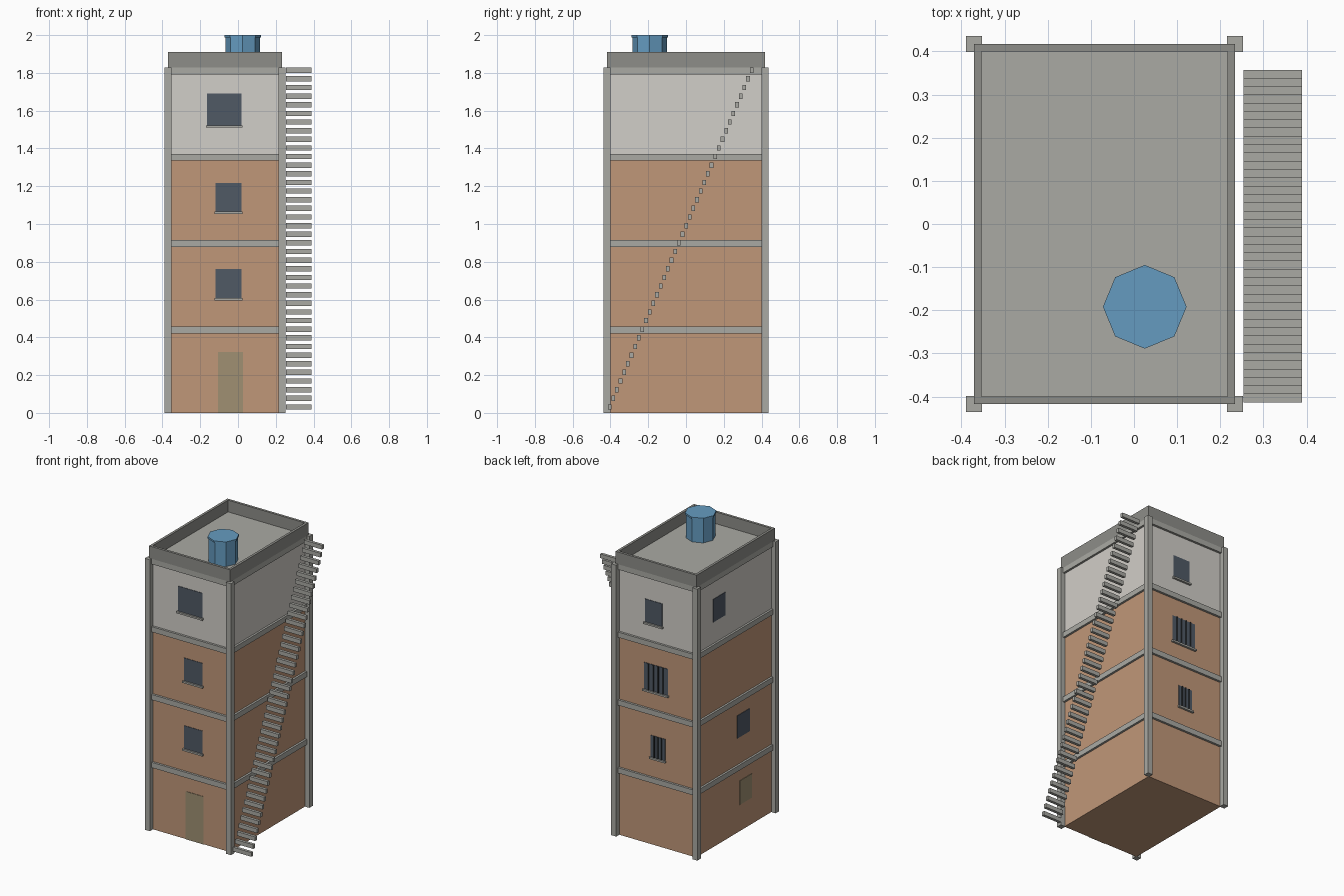
import bpy, bmesh, math
from mathutils import Matrix

if "Cube" in bpy.data.objects:
    bpy.data.objects.remove(bpy.data.objects["Cube"])


def material(name, rgb):
    m = bpy.data.materials.new(name)
    m.diffuse_color = (*rgb, 1)
    m.use_nodes = True
    m.node_tree.nodes["Principled BSDF"].inputs["Base Color"].default_value = m.diffuse_color
    return m


BRICK = material("brick", (0.53, 0.31, 0.19))
PLASTER = material("plaster", (0.64, 0.62, 0.58))
CONCRETE = material("concrete", (0.40, 0.40, 0.37))
DARK_CONCRETE = material("dark_concrete", (0.27, 0.27, 0.25))
GLASS = material("glass", (0.08, 0.10, 0.13))
IRON = material("iron", (0.03, 0.035, 0.04))
WOOD = material("wood", (0.35, 0.28, 0.17))
BLUE = material("blue_plastic", (0.13, 0.33, 0.53))


def finish(name, bm, mat):
    me = bpy.data.meshes.new(name)
    bm.to_mesh(me)
    bm.free()
    me.materials.append(mat)
    ob = bpy.data.objects.new(name, me)
    bpy.context.collection.objects.link(ob)
    return ob


def boxes(name, mat, spans):
    """One object from boxes given as (x0, x1, y0, y1, z0, z1)."""
    bm = bmesh.new()
    for x0, x1, y0, y1, z0, z1 in spans:
        m = Matrix.Translation(((x0 + x1) / 2, (y0 + y1) / 2, (z0 + z1) / 2))
        m = m @ Matrix.Diagonal((x1 - x0, y1 - y0, z1 - z0, 1))
        bmesh.ops.create_cube(bm, size=1, matrix=m)
    return finish(name, bm, mat)


def ring(x0, x1, y0, y1, t, z0, z1):
    """Four boxes forming a rectangular frame of thickness t."""
    return [(x0, x1, y0, y0 + t, z0, z1), (x0, x1, y1 - t, y1, z0, z1),
            (x0, x0 + t, y0 + t, y1 - t, z0, z1), (x1 - t, x1, y0 + t, y1 - t, z0, z1)]


def prism(name, mat, radius, z0, z1):
    bm = bmesh.new()
    rot = Matrix.Rotation(math.pi / 2, 4, 'Z')
    bmesh.ops.create_cone(bm, cap_ends=True, segments=8, radius1=radius, radius2=radius,
                          depth=z1 - z0,
                          matrix=Matrix.Translation((0.025, -0.192, (z0 + z1) / 2)) @ rot)
    return finish(name, bm, mat)


FLOOR = 0.457
TOP = 4 * FLOOR
WX0, WX1, WY = -0.357, 0.220, 0.402      # wall faces
OX0, OX1, OY = -0.371, 0.234, 0.417      # beam and parapet faces

# storeys
for i in range(4):
    boxes(f"storey_{i + 1}", PLASTER if i == 3 else BRICK,
          [(WX0, WX1, -WY, WY, i * FLOOR, (i + 1) * FLOOR)])

# ring beams at each floor level
for i in range(1, 5):
    boxes(f"floor_beam_{i}", CONCRETE,
          ring(OX0, OX1, -OY, OY, 0.03, i * FLOOR - 0.036, i * FLOOR))

# corner columns
H = 0.0185
boxes("corner_columns", CONCRETE,
      [(x - H, x + H, y - H, y + H, 0, TOP) for x in (OX0, OX1) for y in (-OY, OY)])

# roof and parapet
boxes("roof_slab", CONCRETE, [(OX0 + .01, OX1 - .01, -OY + .01, OY - .01, TOP - 0.01, TOP + 0.003)])
boxes("parapet", DARK_CONCRETE, ring(OX0, OX1, -OY, OY, 0.017, TOP, 1.91))

# water tank
prism("water_tank", BLUE, 0.091, TOP, 1.99)
prism("tank_lid", BLUE, 0.097, 1.988, 2.0)

# outside stair of floating treads
RISE, RUN = TOP / 40, 0.771 / 40
boxes("stair_treads", CONCRETE,
      [(0.254, 0.39, -0.414 + i * RUN, -0.414 + (i + 1) * RUN,
        (i + 1) * RISE - 0.028, (i + 1) * RISE) for i in range(40)])


def panel(name, side, a0, a1, z0, z1, mat=GLASS, sill=False, bars=0):
    """Thin panel on a wall, with optional sill and bars; a runs along the wall."""
    def span(b0, b1, c0, c1, out):
        if side == "front":
            return (b0, b1, -WY - out, -WY + 0.005, c0, c1)
        if side == "back":
            return (b0, b1, WY - 0.005, WY + out, c0, c1)
        return (WX0 - out, WX0 + 0.005, b0, b1, c0, c1)
    boxes(name, mat, [span(a0, a1, z0, z1, 0.003)])
    if sill:
        boxes(name + "_sill", CONCRETE, [span(a0 - 0.006, a1 + 0.006, z0 - 0.012, z0, 0.014)])
    if bars:
        step = (a1 - a0) / (bars + 1)
        boxes(name + "_bars", IRON,
              [span(a0 + k * step - 0.004, a0 + k * step + 0.004, z0, z1, 0.009)
               for k in range(1, bars + 1)])


# front openings
panel("front_door", "front", -0.107, 0.026, 0, 0.322, WOOD)
panel("front_window_2", "front", -0.119, 0.018, 0.608, 0.762, sill=True)
panel("front_window_3", "front", -0.119, 0.018, 1.065, 1.218, sill=True)
panel("front_window_4", "front", -0.164, 0.018, 1.522, 1.690, sill=True)

# back openings
panel("back_window_2", "back", -0.127, -0.020, 0.590, 0.735, sill=True, bars=3)
panel("back_window_3", "back", -0.148, 0.030, 1.035, 1.213, sill=True, bars=4)
panel("back_window_4", "back", -0.106, 0.022, 1.488, 1.642, sill=True)

# left side openings
panel("left_shutter_1", "left", -0.190, -0.060, 0.178, 0.340, WOOD)
panel("left_window_2", "left", -0.165, -0.035, 0.635, 0.788)
panel("left_window_4", "left", 0.095, 0.222, 1.515, 1.670)
